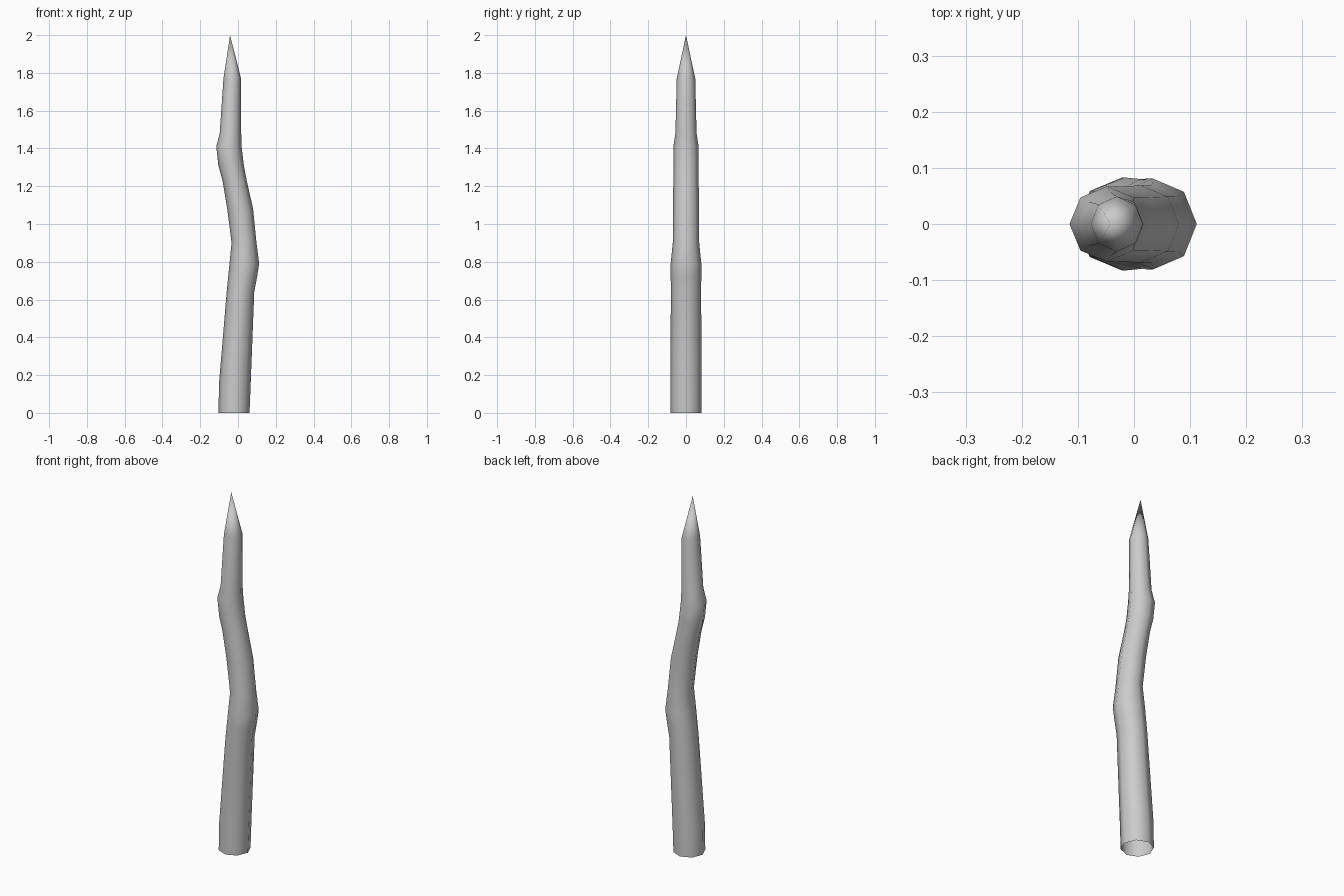
import bpy, bmesh, math

if "Cube" in bpy.data.objects:
    bpy.data.objects.remove(bpy.data.objects["Cube"])

SIDES = 8
# Cross-sections: height, left edge, right edge, half depth
RINGS = [
    (0.00, -0.103, 0.061, 0.083),
    (0.15, -0.101, 0.067, 0.083),
    (0.64, -0.060, 0.086, 0.080),
    (0.72, -0.052, 0.101, 0.081),
    (0.79, -0.045, 0.112, 0.081),
    (0.90, -0.034, 0.098, 0.070),
    (1.08, -0.057, 0.080, 0.069),
    (1.23, -0.082, 0.046, 0.067),
    (1.31, -0.104, 0.031, 0.067),
    (1.41, -0.115, 0.019, 0.067),
    (1.48, -0.097, 0.017, 0.056),
    (1.77, -0.077, 0.016, 0.049),
]
TIP = (-0.042, 0, 2.0)

# Crooked wooden stake: lofted rings, open base, sharpened point
bm = bmesh.new()
loops = []
for z, left, right, depth in RINGS:
    cx, rx = (left + right) / 2, (right - left) / 2
    loops.append([bm.verts.new((cx + rx * math.cos(a), depth * math.sin(a), z))
                  for a in (2 * math.pi * i / SIDES for i in range(SIDES))])
for lo, hi in zip(loops, loops[1:]):
    for i in range(SIDES):
        j = (i + 1) % SIDES
        bm.faces.new((lo[i], lo[j], hi[j], hi[i]))
tip = bm.verts.new(TIP)
for i in range(SIDES):
    bm.faces.new((loops[-1][i], loops[-1][(i + 1) % SIDES], tip))
for f in bm.faces:
    f.smooth = True

mesh = bpy.data.meshes.new("wooden_stake")
bm.to_mesh(mesh)
bm.free()
stake = bpy.data.objects.new("wooden_stake", mesh)
bpy.context.collection.objects.link(stake)
